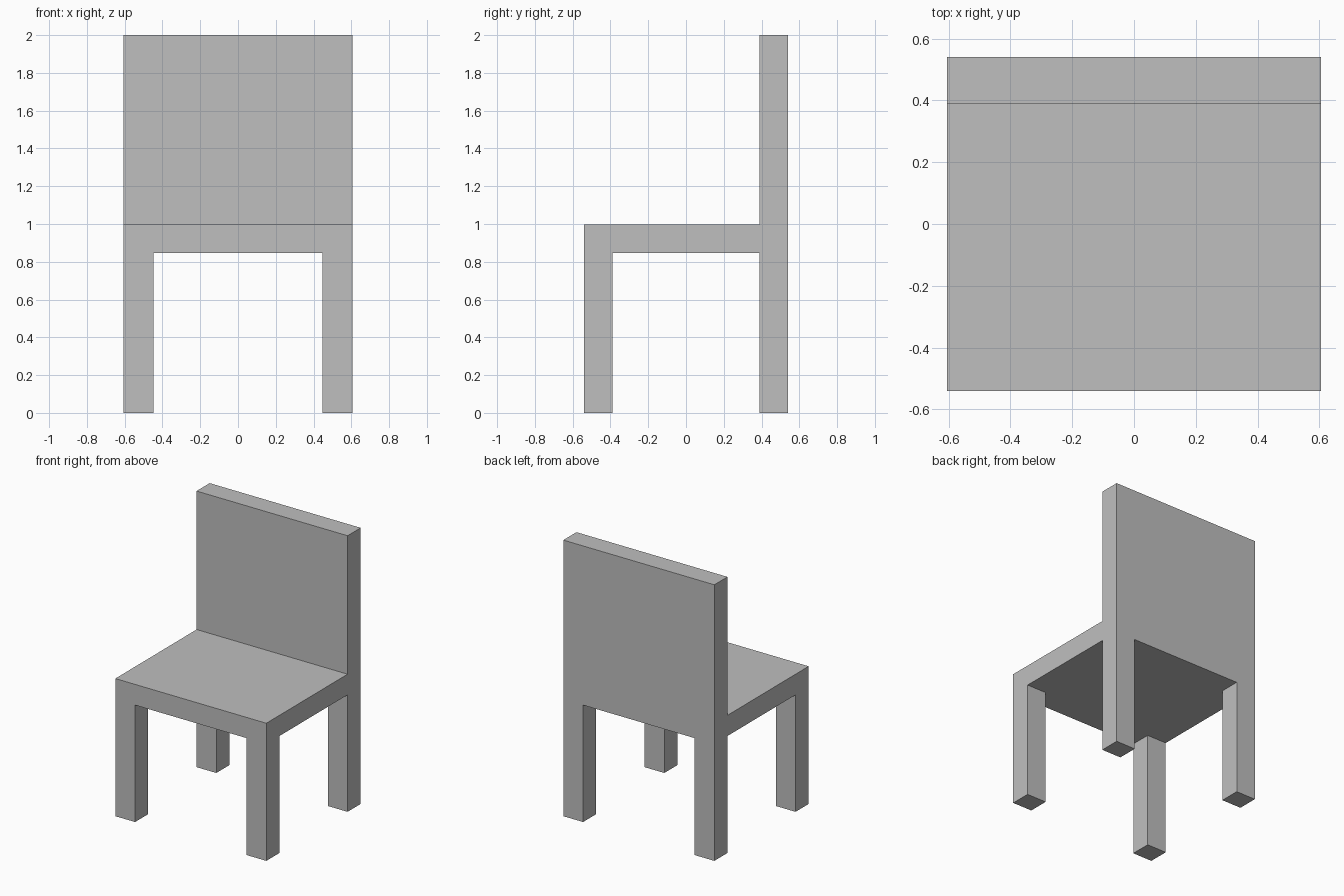
import bpy
import bmesh

cube = bpy.data.objects.get("Cube")
if cube:
    bpy.data.objects.remove(cube, do_unlink=True)

HALF_X, HALF_Y = 0.605, 0.54
LEG_X, LEG_Y = 0.158, 0.15
SEAT_BOTTOM, SEAT_TOP, HEIGHT = 0.847, 0.997, 2.0

grey = bpy.data.materials.new("grey")
grey.use_nodes = True
colour = (0.52, 0.52, 0.52, 1.0)
grey.diffuse_color = colour
grey.node_tree.nodes["Principled BSDF"].inputs["Base Color"].default_value = colour

bm = bmesh.new()


def extrude(faces, dz):
    """Pull faces vertically and return the moved cap faces."""
    result = bmesh.ops.extrude_face_region(bm, geom=faces)["geom"]
    moved = [g for g in result if isinstance(g, bmesh.types.BMVert)]
    bmesh.ops.translate(bm, verts=moved, vec=(0, 0, dz))
    bmesh.ops.delete(bm, geom=[f for f in faces if f.is_valid], context="FACES")
    return [g for g in result if isinstance(g, bmesh.types.BMFace)]


# Seat slab, divided along the leg and backrest lines
bmesh.ops.create_cube(bm, size=1)
for v in bm.verts:
    v.co.x *= 2 * HALF_X
    v.co.y *= 2 * HALF_Y
    v.co.z = SEAT_TOP if v.co.z > 0 else SEAT_BOTTOM
for axis, limit in ((0, HALF_X - LEG_X), (1, HALF_Y - LEG_Y)):
    for side in (-1, 1):
        point, normal = [0, 0, 0], [0, 0, 0]
        point[axis], normal[axis] = side * limit, 1
        bmesh.ops.bisect_plane(bm, geom=bm.verts[:] + bm.edges[:] + bm.faces[:],
                               plane_co=point, plane_no=normal)
bm.normal_update()

# Four legs from the corner cells underneath
corners = []
for f in bm.faces:
    c = f.calc_center_median()
    if f.normal.z < -0.9 and abs(c.x) > HALF_X - LEG_X and abs(c.y) > HALF_Y - LEG_Y:
        corners.append(f)
extrude(corners, -SEAT_BOTTOM)

# Backrest from the rear row on top
bm.normal_update()
rear = [f for f in bm.faces
        if f.normal.z > 0.9 and f.calc_center_median().y > HALF_Y - LEG_Y]
extrude(rear, HEIGHT - SEAT_TOP)

# Merge flat areas into clean single faces
bmesh.ops.dissolve_limit(bm, angle_limit=0.01, verts=bm.verts[:], edges=bm.edges[:])
bmesh.ops.recalc_face_normals(bm, faces=bm.faces[:])

mesh = bpy.data.meshes.new("chair")
bm.to_mesh(mesh)
bm.free()
mesh.materials.append(grey)
chair = bpy.data.objects.new("chair", mesh)
bpy.context.collection.objects.link(chair)
